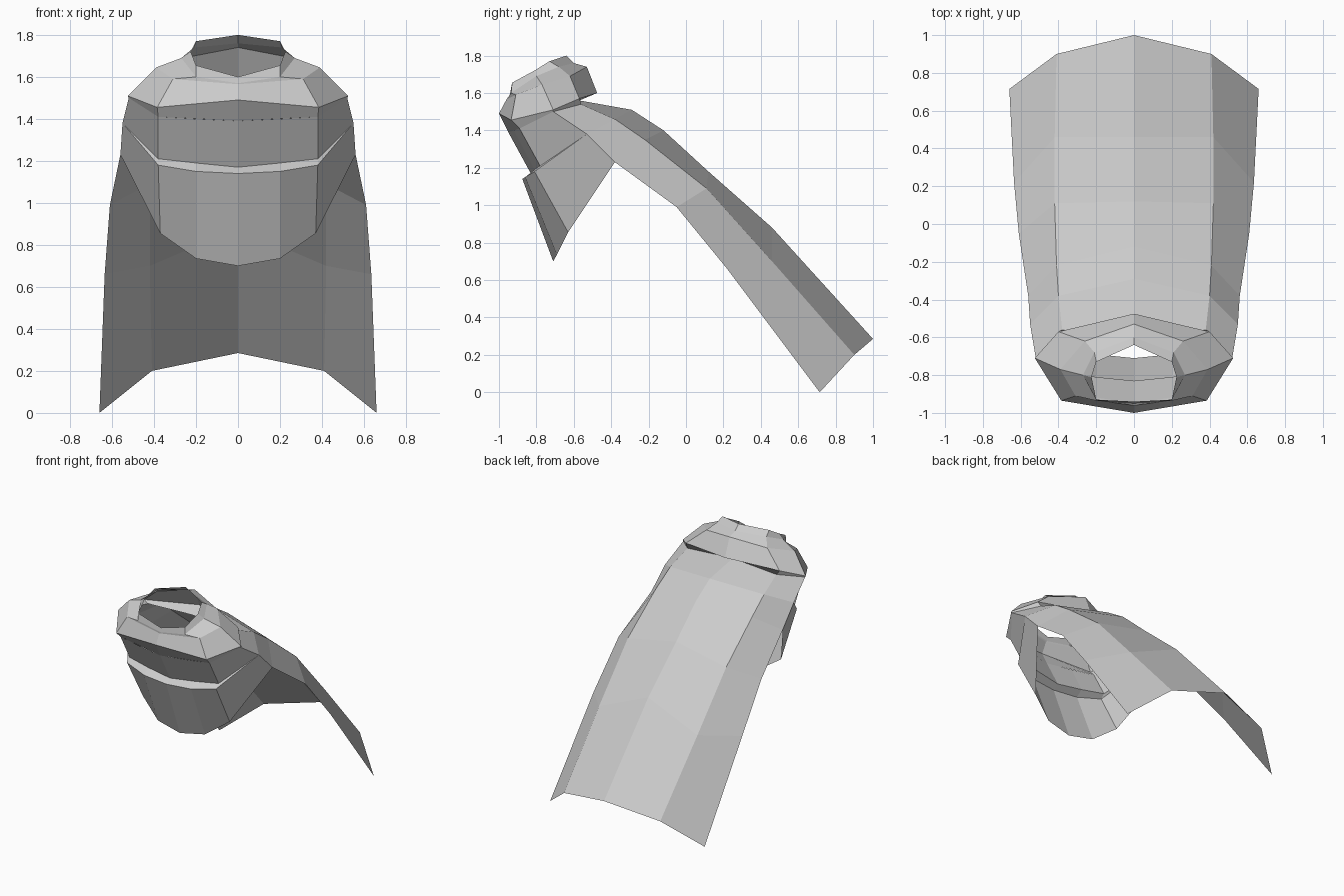
import bpy, bmesh


def loft(name, rows):
    """Flat-shaded half sheet lofted through rows of points, mirrored across x = 0."""
    bm = bmesh.new()
    grid = [[bm.verts.new(p) for p in row] for row in rows]
    for a, b in zip(grid, grid[1:]):
        for i in range(len(a) - 1):
            bm.faces.new((a[i], b[i], b[i + 1], a[i + 1]))
    bmesh.ops.remove_doubles(bm, verts=bm.verts, dist=0.001)
    bmesh.ops.recalc_face_normals(bm, faces=bm.faces)
    mesh = bpy.data.meshes.new(name)
    bm.to_mesh(mesh)
    bm.free()
    obj = bpy.data.objects.new(name, mesh)
    bpy.context.collection.objects.link(obj)
    mod = obj.modifiers.new("mirror", 'MIRROR')
    mod.use_clip = True
    return obj


# Points shared where the front wrap meets the cape
shoulder = (.52, -.71, 1.50)
side = (.55, -.53, 1.38)
corner = (.56, -.38, 1.23)

# Collar: neck rim, neck base, shoulder roll, tucked underside (front to back)
loft("collar", [
    [(0, -.94, 1.60), (.20, -.93, 1.655), (.225, -.81, 1.72), (.20, -.73, 1.77), (0, -.64, 1.80)],
    [(0, -.95, 1.57), (.20, -.935, 1.60), (.27, -.80, 1.69), (.21, -.68, 1.74), (0, -.60, 1.76)],
    [(0, -.96, 1.565), (.31, -.91, 1.59), (.39, -.77, 1.645), (.26, -.62, 1.69), (0, -.53, 1.74)],
    [(0, -1.0, 1.49), (.385, -.935, 1.455), (.525, -.71, 1.51), (.40, -.57, 1.57), (0, -.475, 1.60)],
    [(0, -.95, 1.39), (.38, -.89, 1.41), shoulder, (.38, -.56, 1.54), (0, -.57, 1.56)],
])

# Front wrap: upper band, overlapping fold and hanging bib
loft("front_wrap", [
    [(0, -.95, 1.39), (.20, -.92, 1.40), (.38, -.89, 1.41), shoulder],
    [(0, -.83, 1.17), (.20, -.81, 1.19), (.38, -.78, 1.21), side],
    [(0, -.875, 1.14), (.20, -.86, 1.15), (.38, -.81, 1.18), side],
    [(0, -.71, .70), (.20, -.69, .735), (.37, -.63, .855), corner],
])

# Cape: sheet flaring out behind, from under the collar to the hem
loft("cape", [
    [(0, -.57, 1.56), (.38, -.56, 1.54), shoulder],
    [(0, -.29, 1.51), (.40, -.38, 1.46), side],
    [(0, -.12, 1.40), (.41, -.22, 1.35), corner],
    [(0, .12, 1.18), (.42, .11, 1.09), (.61, -.05, .99)],
    [(0, .46, .88), (.42, .46, .70), (.635, .22, .66)],
    [(0, 1.0, .285), (.41, .90, .20), (.66, .715, 0)],
])
